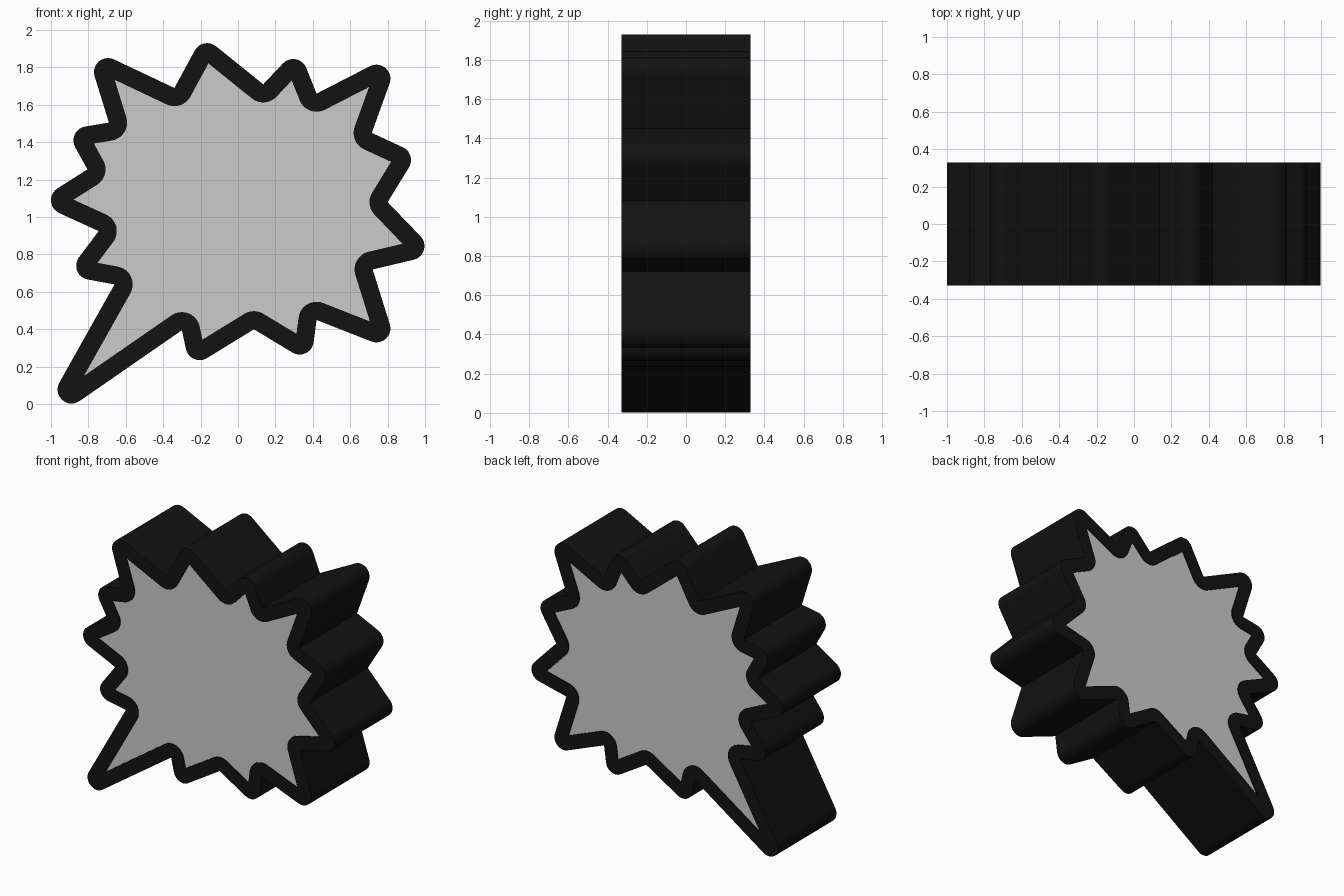
import bpy
from math import atan2, acos, cos, sin, pi, tau, hypot

if "Cube" in bpy.data.objects:
    bpy.data.objects.remove(bpy.data.objects["Cube"])

R = 0.075      # radius of the rounded spike tips
W = 0.097      # width of the black rim
DEPTH = 0.33   # half thickness

# (spike centre x, z, following notch x, z), clockwise from the speech tail
SPIKES = [
    (-.89, .078, -.66, .64), (-.79, .74, -.745, .925),
    (-.925, 1.09, -.805, 1.255), (-.805, 1.41, -.69, 1.505),
    (-.695, 1.775, -.34, 1.69), (-.165, 1.855, .135, 1.71),
    (.295, 1.77, .42, 1.66), (.74, 1.74, .715, 1.45),
    (.85, 1.305, .80, 1.08), (.922, .845, .72, .72),
    (.74, .405, .42, .45), (.33, .34, .085, .40),
    (-.205, .31, -.30, .395),
]


def arc(x, z, r, a, b, n=10):
    return [(x + r * cos(a + (b - a) * i / n), z + r * sin(a + (b - a) * i / n))
            for i in range(n + 1)]


# Start and end angle of every rounded tip (tangents to neighbouring notches)
angles = []
for i, (x, z, nx, nz) in enumerate(SPIKES):
    px, pz = SPIKES[i - 1][2:]
    s = atan2(pz - z, px - x) - acos(R / hypot(px - x, pz - z))
    e = atan2(nz - z, nx - x) + acos(R / hypot(nx - x, nz - z))
    angles.append((s, s - (s - e) % tau))

# Outer outline: round tips, sharp notches. Inner outline: its parallel inset.
outer, inner = [], []
for i, (x, z, nx, nz) in enumerate(SPIKES):
    s, e = angles[i]
    outer += arc(x, z, R, s, e) + [(nx, nz)]
    k = (R - W) / cos((s - e) / 2)
    inner.append((x + k * cos((s + e) / 2), z + k * sin((s + e) / 2)))
    a = e + pi
    b = a + (angles[(i + 1) % len(SPIKES)][0] - e) % tau
    inner += arc(nx, nz, W, a, b)


def extruded(name, loops, half, color=None):
    cu = bpy.data.curves.new(name, 'CURVE')
    cu.dimensions = '2D'
    cu.fill_mode = 'BOTH'
    cu.extrude = half
    for loop in loops:
        sp = cu.splines.new('POLY')
        sp.points.add(len(loop) - 1)
        for p, (x, z) in zip(sp.points, loop):
            p.co = (x, z, 0, 1)
        sp.use_cyclic_u = True
    ob = bpy.data.objects.new(name, cu)
    bpy.context.collection.objects.link(ob)
    ob.rotation_euler.x = pi / 2
    bpy.ops.object.select_all(action='DESELECT')
    ob.select_set(True)
    bpy.context.view_layer.objects.active = ob
    bpy.ops.object.convert(target='MESH')
    ob = bpy.context.object
    bpy.ops.object.transform_apply(location=False, rotation=True, scale=False)
    # Join the caps to the walls
    bpy.ops.object.mode_set(mode='EDIT')
    bpy.ops.mesh.select_all(action='SELECT')
    bpy.ops.mesh.remove_doubles(threshold=0.0002)
    bpy.ops.mesh.normals_make_consistent(inside=False)
    bpy.ops.object.mode_set(mode='OBJECT')
    bpy.ops.object.shade_smooth_by_angle(angle=pi / 6)
    if color:
        mat = bpy.data.materials.new(name)
        mat.diffuse_color = color
        mat.use_nodes = True
        mat.node_tree.nodes["Principled BSDF"].inputs["Base Color"].default_value = mat.diffuse_color
        ob.data.materials.append(mat)
    return ob


# Black rim and the slightly recessed grey bubble body inside it
extruded("bubble_rim", [outer, inner], DEPTH, (0.006, 0.006, 0.006, 1))
extruded("bubble_body", [inner], DEPTH - 0.008)
